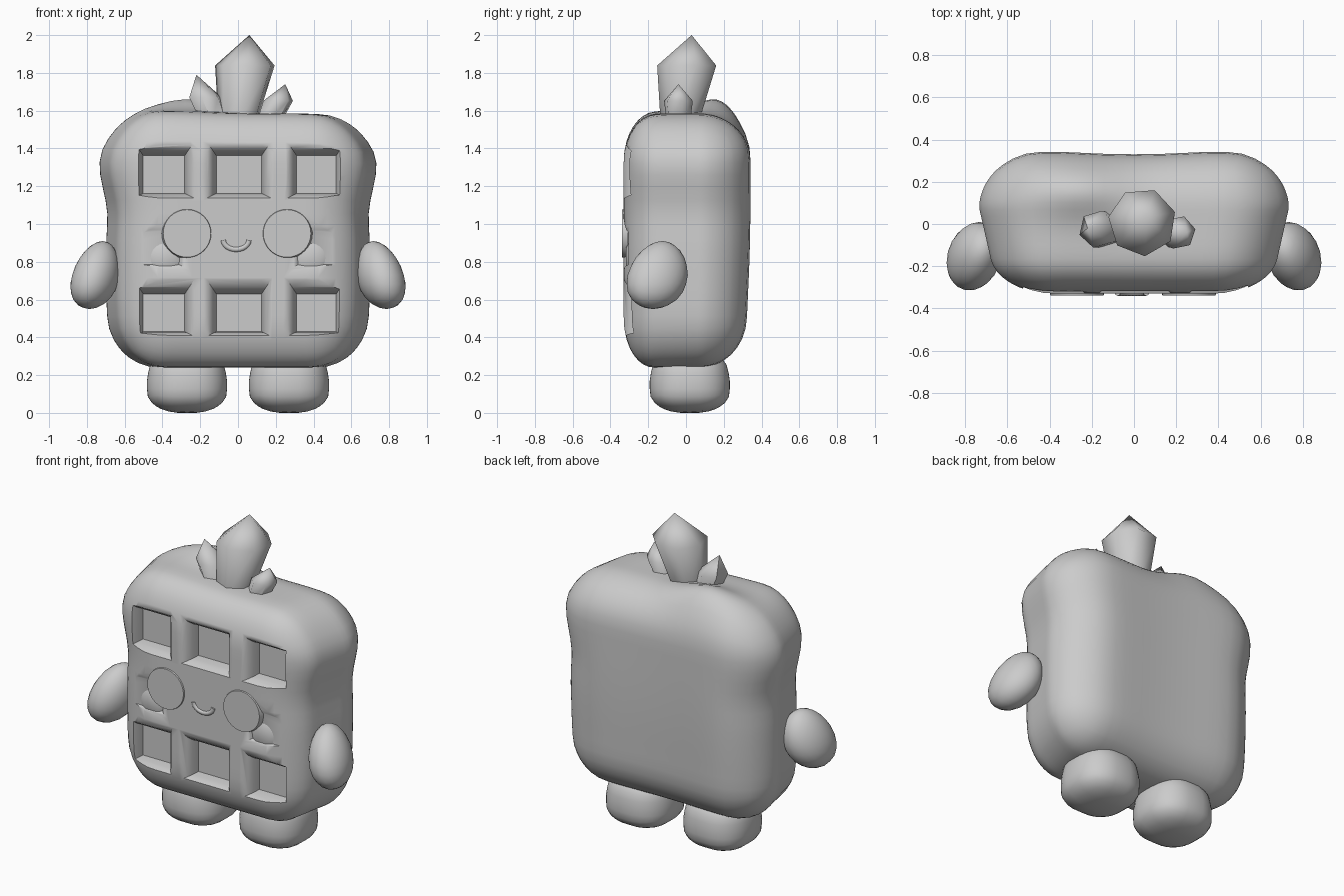
import bpy, bmesh, math
from mathutils import Vector, Matrix

cube = bpy.data.objects.get("Cube")
if cube:
    bpy.data.objects.remove(cube, do_unlink=True)

GREY = (0.6, 0.6, 0.6, 1)
clay = bpy.data.materials.new("plain grey")
clay.use_nodes = True
clay.diffuse_color = GREY
clay.node_tree.nodes["Principled BSDF"].inputs["Base Color"].default_value = GREY


def add_object(bm, name):
    bmesh.ops.recalc_face_normals(bm, faces=bm.faces)
    mesh = bpy.data.meshes.new(name)
    bm.to_mesh(mesh)
    bm.free()
    mesh.materials.append(clay)
    obj = bpy.data.objects.new(name, mesh)
    bpy.context.collection.objects.link(obj)
    return obj


def smooth(obj, angle):
    bpy.ops.object.select_all(action='DESELECT')
    obj.select_set(True)
    bpy.context.view_layer.objects.active = obj
    bpy.ops.object.shade_smooth_by_angle(angle=math.radians(angle))


def rounded_box(half, radii, front_radius, cuts):
    """Subdivided cube with rounded edges, which may be tighter at the front."""
    bm = bmesh.new()
    bmesh.ops.create_cube(bm, size=2)
    bmesh.ops.subdivide_edges(bm, edges=bm.edges, cuts=cuts, use_grid_fill=True)
    for v in bm.verts:
        p = Vector(a * h for a, h in zip(v.co, half))
        r = (radii[0], front_radius if p.y < 0 else radii[1], radii[2])
        core = Vector(max(q - h, min(h - q, a)) for a, h, q in zip(p, half, r))
        d = Vector((a - c) / q for a, c, q in zip(p, core, r)).normalized()
        v.co = core + Vector(a * q for a, q in zip(d, r))
    return bm


def bell(t, centre, width):
    return math.exp(-((t - centre) / width) ** 2)


# Body: puffy slab, narrower towards the front, with a lumpy top
bm = rounded_box((0.7, 0.33, 0.68), (0.27, 0.26, 0.26), 0.16, 19)
for v in bm.verts:
    x, y, z = v.co
    z += 0.92
    width = 1 + 0.05 * bell(z, 1.31, 0.15) - 0.025 * bell(z, 0.3, 0.2) - 0.012 * bell(z, 1.05, 0.1)
    width -= 0.13 * max(0, (0.08 - y) / 0.4)
    upper = max(0, (z - 1.25) / 0.35)
    lift = 0.085 * bell(x, -0.26, 0.22) * bell(y, 0.19, 0.15) - 0.012 * bell(x, 0.0, 0.25)
    z += upper * (lift - 0.04 * max(0, x) - 0.1 * max(0, -0.12 - y))
    back = max(0, y / 0.33)
    y += back * (0.012 * bell(abs(x), 0.38, 0.2) - 0.022 * bell(z, 0.35, 0.4))
    v.co = (x * width, y, z)
body = add_object(bm, "body")

# Flared pocket cutters, three columns by three rows
bm = bmesh.new()


def pocket(x, z, half_w, half_h, depth):
    front = -0.33
    rings = []
    for grow, y in ((0, front + depth), (0.01, front + depth * 0.55),
                    (0.025, front + depth * 0.25), (0.05, front), (0.09, front - 0.025)):
        w, h = half_w + grow, half_h + grow
        rings.append([bm.verts.new((x + sx * w, y, z + sz * h + 0.5 * grow))
                      for sx, sz in ((-1, -1), (1, -1), (1, 1), (-1, 1))])
    for low, high in zip(rings, rings[1:]):
        for i in range(4):
            j = (i + 1) % 4
            bm.faces.new((low[i], low[j], high[j], high[i]))
    bm.faces.new(rings[0])
    bm.faces.new(rings[-1])


for x, half_w in ((-0.392, 0.11), (0.005, 0.12), (0.415, 0.105)):
    for z in (1.262, 0.53):
        pocket(x, z, half_w, 0.1, 0.1)
for x in (-0.41, 0.42):
    pocket(x, 0.87, 0.1, 0.085, 0.025)
cutter = add_object(bm, "pocket_cutter")
cutter.hide_render = True

cut = body.modifiers.new("pockets", 'BOOLEAN')
cut.operation = 'DIFFERENCE'
cut.solver = 'EXACT'
cut.object = cutter
bpy.context.view_layer.objects.active = body
bpy.ops.object.modifier_apply(modifier=cut.name)
bpy.data.objects.remove(cutter, do_unlink=True)
smooth(body, 50)


# Eyes: flat buttons with a sloped rim; cheeks: faint swellings
def button(name, x, z, radius, front, thick, crown):
    bm = bmesh.new()
    bmesh.ops.create_cone(bm, cap_ends=True, segments=32, radius1=radius,
                          radius2=radius * crown, depth=thick)
    bmesh.ops.transform(bm, verts=bm.verts, matrix=Matrix.Translation(
        (x, front + thick / 2, z)) @ Matrix.Rotation(math.pi / 2, 4, 'X'))
    smooth(add_object(bm, name), 50)


for side, s in (("left", 1), ("right", -1)):
    button(side + "_eye", s * 0.265 - 0.005, 0.95, 0.134, -0.338, 0.03, 0.94)
    button(side + "_cheek", s * 0.385, 0.82, 0.09, -0.318, 0.02, 0.6)

# Mouth: a smile-shaped tube half sunk in the body
curve = bpy.data.curves.new("mouth", 'CURVE')
curve.dimensions = '3D'
curve.bevel_depth = 0.015
curve.bevel_resolution = 2
curve.use_fill_caps = True
line = curve.splines.new('POLY')
line.points.add(12)
for i, p in enumerate(line.points):
    a = math.pi * (1 + i / 12)
    p.co = (-0.01 + 0.068 * math.cos(a), -0.325, 0.915 + 0.05 * math.sin(a), 1)
curve.materials.append(clay)
bpy.context.collection.objects.link(bpy.data.objects.new("mouth", curve))

# Arms: plump paws, fuller at the bottom; legs: rounded stumps
for side, s in (("left", 1), ("right", -1)):
    bm = bmesh.new()
    bmesh.ops.create_icosphere(bm, subdivisions=3, radius=1)
    for v in bm.verts:
        x, y, z = v.co
        fat = 1.03 - 0.12 * z
        v.co = (s * (0.752 + 0.122 * x * fat - 0.035 * z - 0.02 * y),
                -0.15 + 0.155 * y * fat + 0.025 * z, 0.73 + 0.18 * z)
    smooth(add_object(bm, side + "_arm"), 60)

    bm = rounded_box((0.212, 0.212, 0.17), (0.18, 0.18, 0.11), 0.18, 7)
    for v in bm.verts:
        x, y, z = v.co
        taper = 1 - 0.12 * max(0, z / 0.17)
        v.co = (s * 0.27 + x * taper, 0.02 + y * taper, z + 0.17)
    smooth(add_object(bm, side + "_leg"), 60)


# Crystals on top: tapered gems leaning towards their tip
def crystal(name, base, tip, base_r, wide_r, wide_at, sides, turn):
    base, tip = Vector(base), Vector(tip)
    bm = bmesh.new()
    rings = []
    for t, r in ((0, base_r), (wide_at, wide_r)):
        c = base.lerp(tip, t)
        rings.append([bm.verts.new(c + Vector((r * math.cos(a), r * math.sin(a), 0)))
                      for a in (turn + math.tau * i / sides for i in range(sides))])
    top = bm.verts.new(tip)
    for i in range(sides):
        j = (i + 1) % sides
        bm.faces.new((rings[0][i], rings[0][j], rings[1][j], rings[1][i]))
        bm.faces.new((rings[1][i], rings[1][j], top))
    bm.faces.new(rings[0])
    smooth(add_object(bm, name), 56)


crystal("main_crystal", (0.0, -0.03, 1.54), (0.06, 0.03, 2.0), 0.105, 0.162, 0.65, 7, 0.3)
crystal("right_crystal", (-0.12, -0.03, 1.54), (-0.22, -0.02, 1.79), 0.08, 0.09, 0.52, 6, 0.3)
crystal("left_crystal", (0.16, -0.04, 1.53), (0.25, -0.04, 1.74), 0.065, 0.08, 0.58, 6, 0.2)
